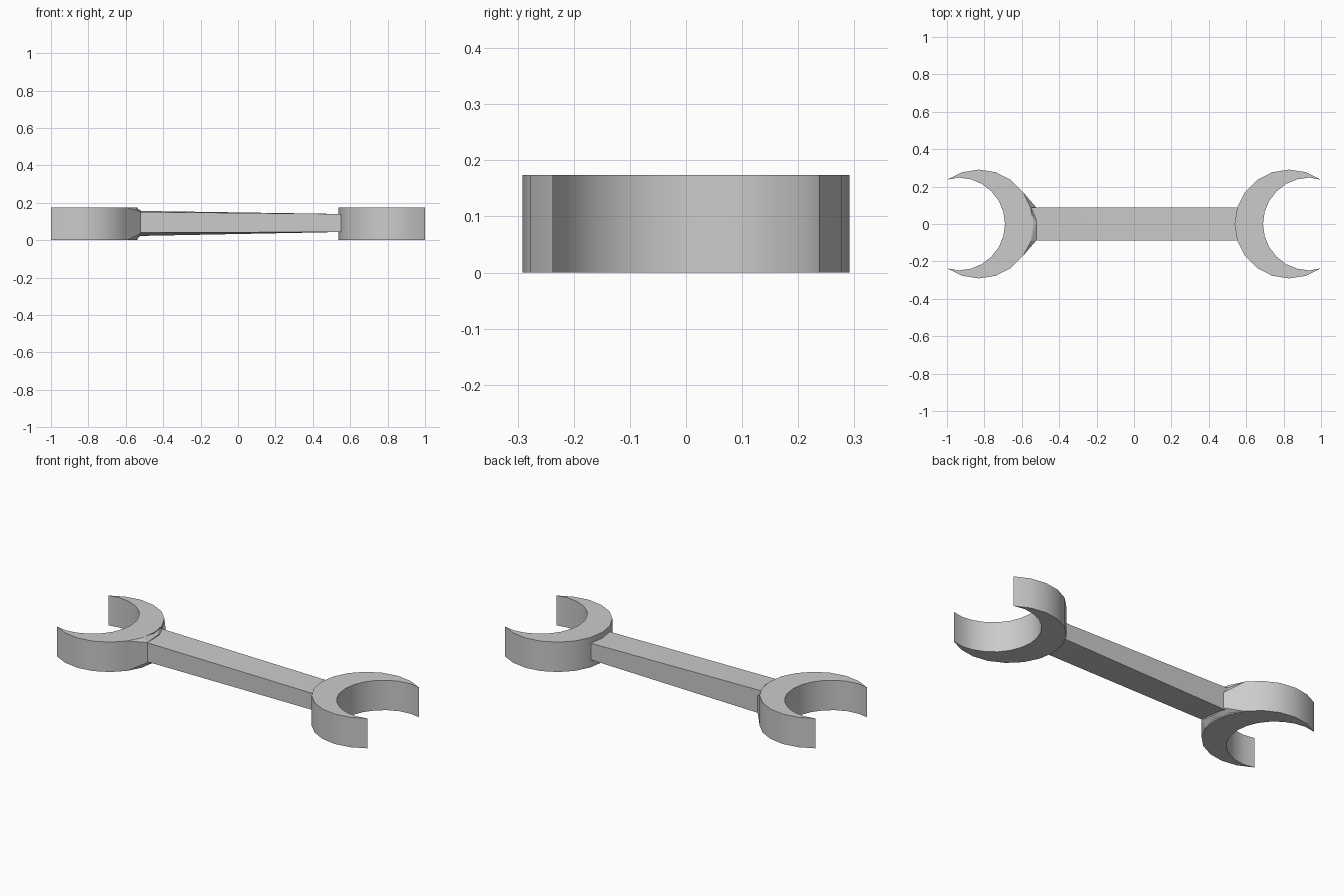
import bpy, bmesh, math

if "Cube" in bpy.data.objects:
    bpy.data.objects.remove(bpy.data.objects["Cube"])

H = 0.174  # jaw thickness


def finish(bm, name, angle=30):
    bmesh.ops.recalc_face_normals(bm, faces=bm.faces[:])
    me = bpy.data.meshes.new(name)
    bm.to_mesh(me)
    bm.free()
    ob = bpy.data.objects.new(name, me)
    bpy.context.collection.objects.link(ob)
    bpy.ops.object.select_all(action='DESELECT')
    ob.select_set(True)
    bpy.context.view_layer.objects.active = ob
    bpy.ops.object.shade_smooth_by_angle(angle=math.radians(angle))
    return ob


def arc(cx, r, a0, a1, n):
    return [(cx + r * math.cos(math.radians(a0 + (a1 - a0) * i / n)),
             r * math.sin(math.radians(a0 + (a1 - a0) * i / n))) for i in range(n + 1)]


def jaw(name, side):
    # crescent bands: outer arc paired with inner arc, shared tips
    outer = arc(0.829, 0.291, 54, 306, 14)
    inner = arc(0.938, 0.248, 75.5, 284.5, 14)
    outer[0] = inner[0] = (1.0, 0.237)
    outer[-1] = inner[-1] = (1.0, -0.237)
    ring = outer + inner[-2:0:-1]
    bm = bmesh.new()
    face = bm.faces.new([bm.verts.new((side * x, y, 0)) for x, y in ring])
    ext = bmesh.ops.extrude_face_region(bm, geom=[face])
    for v in ext['geom']:
        if isinstance(v, bmesh.types.BMVert):
            v.co.z = H
    return finish(bm, name)


def hull(name, pts):
    bm = bmesh.new()
    for p in pts:
        bm.verts.new(p)
    res = bmesh.ops.convex_hull(bm, input=bm.verts[:])
    loose = {g for g in res['geom_interior'] if isinstance(g, bmesh.types.BMVert)}
    bmesh.ops.delete(bm, geom=list(loose), context='VERTS')
    return finish(bm, name, 10)


# open jaws at both ends
jaw("left_jaw", -1)
jaw("right_jaw", 1)

# slightly twisted, tapering handle
hull("handle", [
    (-0.56, -0.088, 0.040), (-0.56, -0.088, 0.151),
    (-0.56, 0.088, 0.022), (-0.56, 0.088, 0.157),
    (0.56, -0.088, 0.044), (0.56, -0.088, 0.140),
    (0.56, 0.088, 0.044), (0.56, 0.088, 0.140)])

# sloped neck blending the left jaw into the handle
hull("neck", [
    (-0.594, -0.171, 0.0), (-0.594, -0.171, H),
    (-0.594, 0.171, 0.0), (-0.594, 0.171, H),
    (-0.55, 0.05, H), (-0.55, -0.09, H),
    (-0.55, 0.05, 0.0), (-0.55, -0.09, 0.0),
    (-0.522, 0.010, 0.160), (-0.522, -0.088, 0.152),
    (-0.522, 0.010, 0.022), (-0.522, -0.088, 0.035),
    (-0.522, 0.088, 0.030), (-0.522, 0.088, 0.120)])
